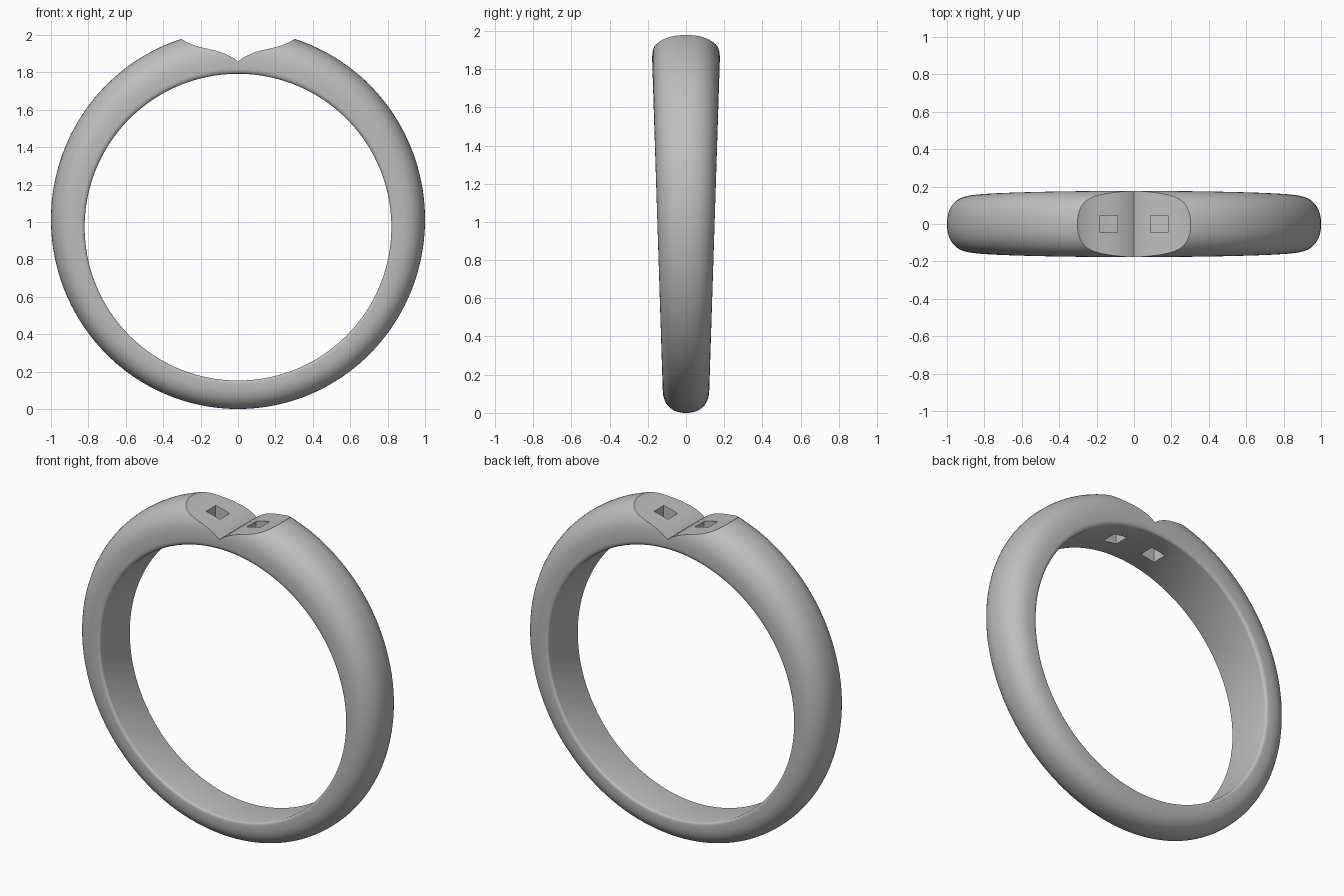
import bpy, bmesh, math

cube = bpy.data.objects.get("Cube")
if cube:
    bpy.data.objects.remove(cube, do_unlink=True)

SEGMENTS = 160
DOME_STEPS = 28
FILLET_STEPS = 6
SHOULDER = 0.22      # share of the thickness below the domed outside
EXPONENT = 2 / 2.3   # fullness of the dome

metal = bpy.data.materials.new("grey metal")
metal.use_nodes = True
grey = (0.52, 0.52, 0.52, 1)
metal.diffuse_color = grey
metal.node_tree.nodes["Principled BSDF"].inputs["Base Color"].default_value = grey


def make_object(name, bm):
    bmesh.ops.recalc_face_normals(bm, faces=bm.faces)
    mesh = bpy.data.meshes.new(name)
    bm.to_mesh(mesh)
    bm.free()
    obj = bpy.data.objects.new(name, mesh)
    bpy.context.collection.objects.link(obj)
    mesh.materials.append(metal)
    return obj


def band_section():
    """Cross-section as (share of thickness, share of half width)."""
    dome = []
    for i in range(DOME_STEPS + 1):
        a = math.pi * i / DOME_STEPS
        c = math.cos(a)
        height = max(math.sin(a), 0) ** EXPONENT
        dome.append((SHOULDER + (1 - SHOULDER) * height,
                     math.copysign(abs(c) ** EXPONENT, c)))
    fillet = []
    for i in range(FILLET_STEPS + 1):
        a = math.pi / 2 * i / FILLET_STEPS
        fillet.append((0.12 * (1 - math.sin(a)), 0.9 + 0.1 * math.cos(a)))
    left = [(t, -y) for t, y in fillet]
    return dome + left + fillet[::-1]


# Band: sweep the section round, thicker and wider toward the top
bm = bmesh.new()
rings = []
for i in range(SEGMENTS):
    a = 2 * math.pi * i / SEGMENTS
    c, s = math.cos(a), math.sin(a)
    inner_x, inner_z = 0.82 * c, 0.972 + 0.82 * s
    outer_x, outer_z = c, 1.013 + 1.013 * s
    ring = []
    for t, y in band_section():
        x = inner_x + (outer_x - inner_x) * t
        z = inner_z + (outer_z - inner_z) * t
        ring.append(bm.verts.new((x, y * (0.118 + 0.032 * z), z)))
    rings.append(ring)
for i, ring in enumerate(rings):
    after = rings[(i + 1) % SEGMENTS]
    for j in range(len(ring)):
        k = (j + 1) % len(ring)
        bm.faces.new((ring[j], ring[k], after[k], after[j]))
band = make_object("ring_band", bm)

# Notch cutter: two mirrored S-curves meeting in a valley
bm = bmesh.new()
outline = []
for i in range(-24, 25):
    x = 0.36 * i / 24
    d = abs(x)
    outline.append((x, 1.858 + 0.806 * d - 3.615 * d ** 2 + 7.488 * d ** 3))
outline += [(0.36, 2.3), (-0.36, 2.3)]
face = bm.faces.new([bm.verts.new((x, -0.4, z)) for x, z in outline])
extruded = bmesh.ops.extrude_face_region(bm, geom=[face])["geom"]
moved = [v for v in extruded if isinstance(v, bmesh.types.BMVert)]
bmesh.ops.translate(bm, verts=moved, vec=(0, 0.8, 0))
cutters = [make_object("notch_cutter", bm)]

# Square hole cutters, right through the top of the band
for side, x in (("left", 0.135), ("right", -0.135)):
    bm = bmesh.new()
    bmesh.ops.create_cube(bm, size=1)
    bmesh.ops.scale(bm, verts=bm.verts, vec=(0.093, 0.093, 0.6))
    bmesh.ops.translate(bm, verts=bm.verts, vec=(x, 0, 1.85))
    cutters.append(make_object(side + "_hole_cutter", bm))

bpy.ops.object.select_all(action="DESELECT")
band.select_set(True)
bpy.context.view_layer.objects.active = band
for cutter in cutters:
    cutter.hide_render = True
    mod = band.modifiers.new(cutter.name, "BOOLEAN")
    mod.operation = "DIFFERENCE"
    mod.solver = "EXACT"
    mod.object = cutter
    bpy.ops.object.modifier_apply(modifier=mod.name)
    bpy.data.objects.remove(cutter, do_unlink=True)

bpy.ops.object.shade_smooth_by_angle(angle=math.radians(30))
